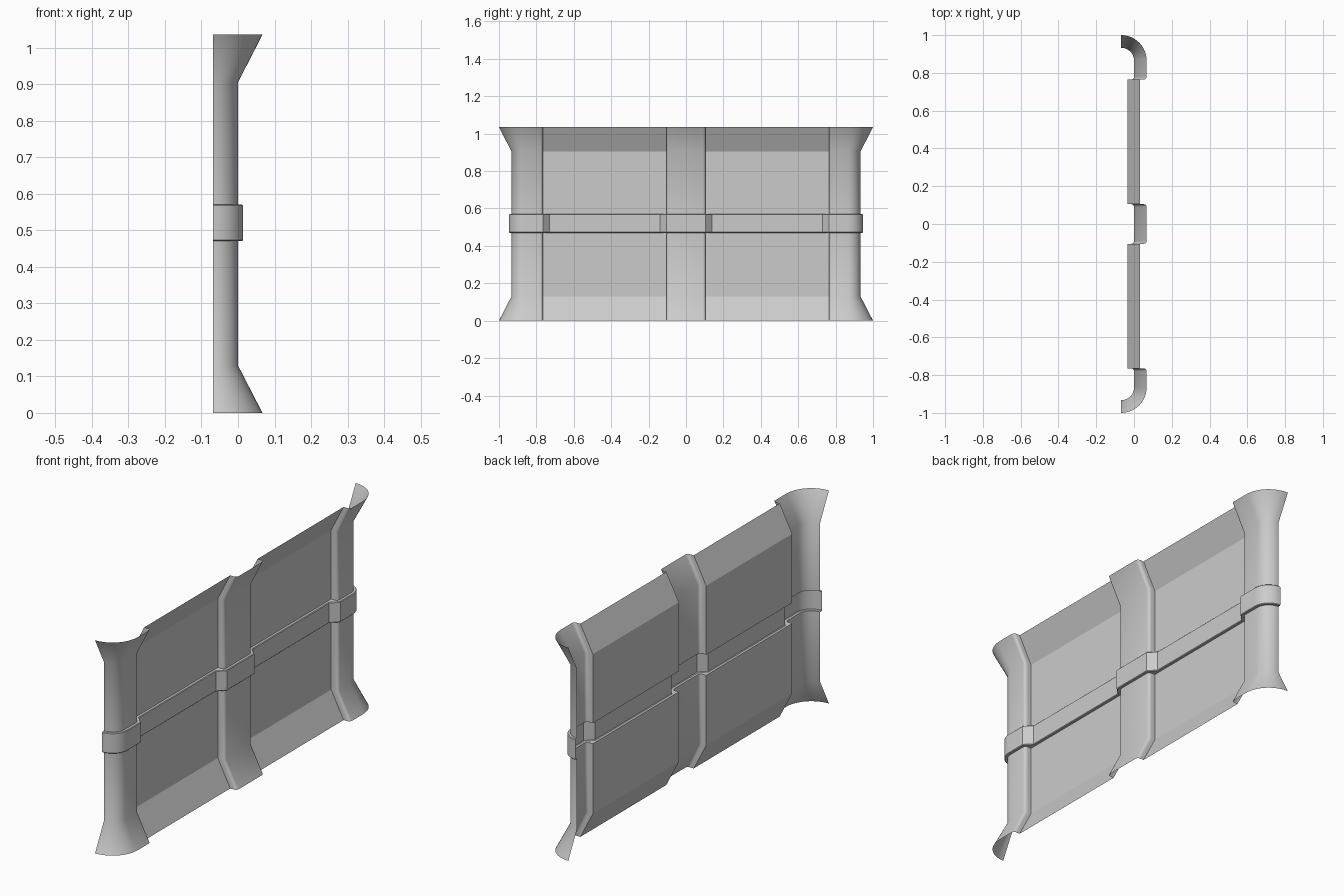
import bpy
import math

if "Cube" in bpy.data.objects:
    bpy.data.objects.remove(bpy.data.objects["Cube"], do_unlink=True)

grey = bpy.data.materials.new("plain_grey")
grey.use_nodes = True
colour = (0.6, 0.6, 0.6, 1)
grey.diffuse_color = colour
grey.node_tree.nodes["Principled BSDF"].inputs["Base Color"].default_value = colour

HEIGHT, FLARE_Z, FLARE = 1.035, 0.13, 0.067
BAND_LOW, BAND_HIGH, BAND_OUT = 0.47, 0.57, 0.014
RECESS, FILLET, RADIUS = 0.035, 0.015, 0.068
ARC_STEPS = 12
FILLET_STEPS = 4


def step(edge, side, wide):
    """Points from panel level up to pillar level; side points into the pillar."""
    if wide:                                   # sloped shoulder of the band
        foot = edge - side * RECESS
        return [(-RECESS * (1 - t), foot + side * RECESS * t)
                for t in [i / (FILLET_STEPS + 1) for i in range(FILLET_STEPS + 2)]]
    points = [(-RECESS, edge)]
    for i in range(FILLET_STEPS + 1):          # rounded pillar corner
        a = math.pi / 2 * i / FILLET_STEPS
        points.append((FILLET * (math.sin(a) - 1),
                       edge + side * FILLET * (1 - math.cos(a))))
    return points


def plan(out, wide):
    """Full plan outline, pushed outward by out."""
    half = step(0.105, -1, wide)[::-1] + step(0.765, 1, wide)
    half = [(x + out, y) for x, y in half]
    for i in range(ARC_STEPS + 1):             # rounded outer end
        a = math.pi / 2 * i / ARC_STEPS
        r = RADIUS + out
        half.append((-RADIUS + r * math.cos(a), 0.865 + r * math.sin(a)))
    return [(x, -y) for x, y in half[::-1]] + half


def shell(name, rows):
    """Skin a stack of plan outlines given as (height, offset, wide)."""
    outlines = [[(x, y, z) for x, y in plan(out, wide)] for z, out, wide in rows]
    n = len(outlines[0])
    verts = [p for line in outlines for p in line]
    faces = [(j * n + i, j * n + i + 1, (j + 1) * n + i + 1, (j + 1) * n + i)
             for j in range(len(rows) - 1) for i in range(n - 1)]
    mesh = bpy.data.meshes.new(name)
    mesh.from_pydata(verts, [], faces)
    mesh.materials.append(grey)
    obj = bpy.data.objects.new(name, mesh)
    bpy.context.collection.objects.link(obj)
    bpy.ops.object.select_all(action="DESELECT")
    obj.select_set(True)
    bpy.context.view_layer.objects.active = obj
    bpy.ops.object.shade_smooth_by_angle(angle=math.radians(30))
    # Recessed panels stay flat
    for face in mesh.polygons:
        if 0.15 < abs(face.center.y) < 0.72:
            face.use_smooth = False


# Lower and upper walls with flared rims
shell("lower_wall", [(0, FLARE, False), (FLARE_Z, 0, False), (BAND_LOW, 0, False)])
shell("upper_wall", [(BAND_HIGH, 0, False), (HEIGHT - FLARE_Z, 0, False),
                     (HEIGHT, FLARE, False)])

# Raised middle band with thin ledges and eased edges
ease = 0.003
shell("middle_band", [(BAND_LOW, 0, False), (BAND_LOW, BAND_OUT - ease, True),
                      (BAND_LOW + ease, BAND_OUT, True),
                      (BAND_HIGH - ease, BAND_OUT, True),
                      (BAND_HIGH, BAND_OUT - ease, True), (BAND_HIGH, 0, False)])
